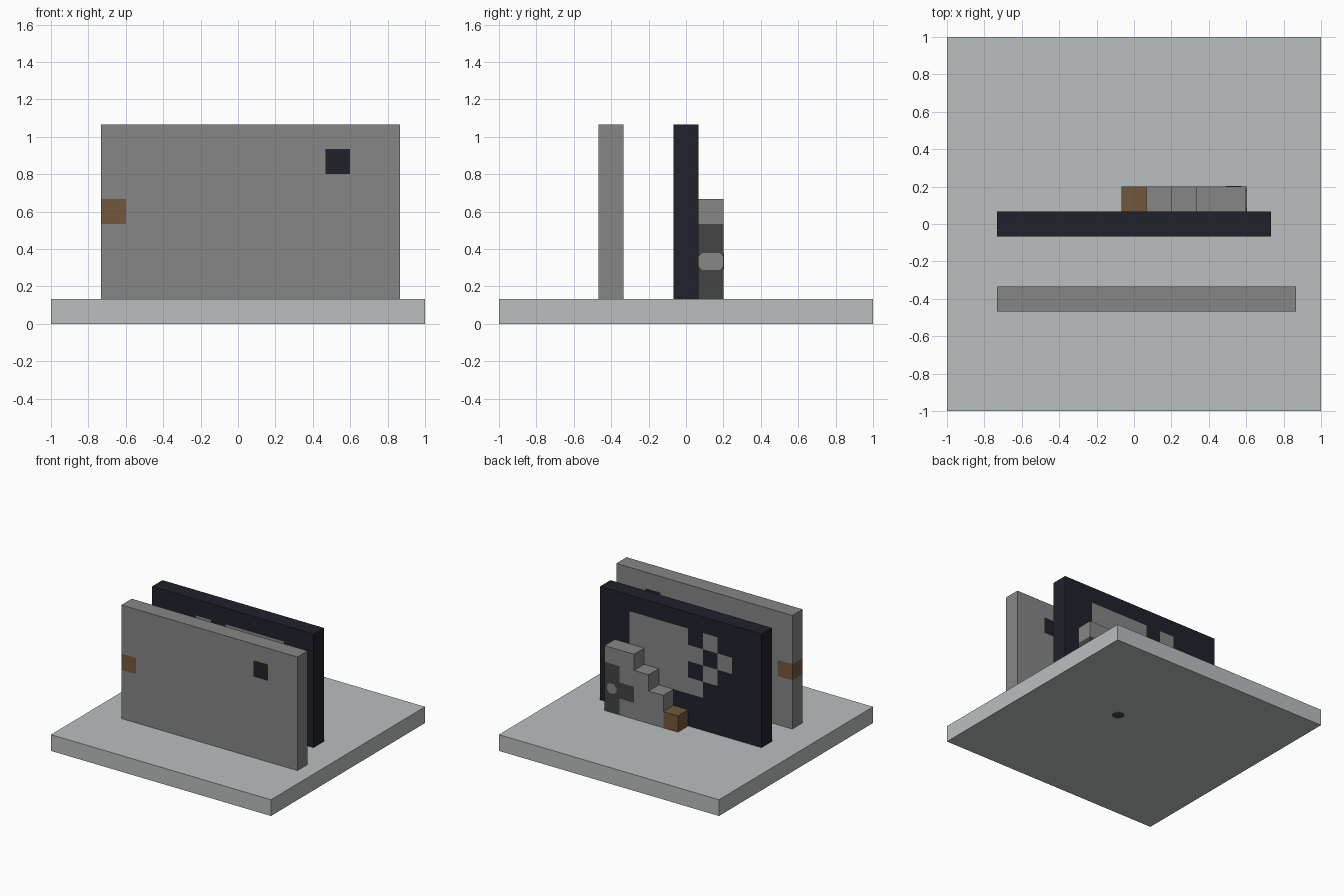
import bpy, bmesh
from mathutils import Vector

if "Cube" in bpy.data.objects:
    bpy.data.objects.remove(bpy.data.objects["Cube"])

U = 2 / 15  # one block


def material(name, rgb):
    m = bpy.data.materials.new(name)
    m.use_nodes = True
    m.diffuse_color = (*rgb, 1)
    bsdf = m.node_tree.nodes["Principled BSDF"]
    bsdf.inputs["Base Color"].default_value = (*rgb, 1)
    bsdf.inputs["Roughness"].default_value = 0.8
    return m


MATS = {
    "P": material("pale_grey", (0.497, 0.521, 0.521)),
    "G": material("stone_grey", (0.238, 0.238, 0.238)),
    "D": material("dark_grey", (0.058, 0.058, 0.058)),
    "N": material("near_black_blue", (0.0152, 0.0152, 0.0242)),
    "B": material("brown", (0.174, 0.095, 0.044)),
}
KEYS = list(MATS)


def finish(name, bm, mats):
    bmesh.ops.remove_doubles(bm, verts=bm.verts, dist=0.0005)
    bmesh.ops.recalc_face_normals(bm, faces=bm.faces)
    mesh = bpy.data.meshes.new(name)
    bm.to_mesh(mesh)
    bm.free()
    for m in mats:
        mesh.materials.append(m)
    ob = bpy.data.objects.new(name, mesh)
    bpy.context.collection.objects.link(ob)
    return ob


def block_panel(name, rows, x0, y):
    """Upright slab, one block deep; letters choose block colours, top row first."""
    bm = bmesh.new()
    high = len(rows)
    cells = {(c, high - r): k for r, row in enumerate(rows)
             for c, k in enumerate(row) if k != "."}

    def quad(corners, key):
        f = bm.faces.new([bm.verts.new(p) for p in corners])
        f.material_index = KEYS.index(key)

    for (c, r), key in cells.items():
        l, b = x0 + c * U, r * U
        ring = [(l, b), (l + U, b), (l + U, b + U), (l, b + U)]
        for side in (y - U / 2, y + U / 2):
            quad([(px, side, pz) for px, pz in ring], key)
        # Outer edges only, where no neighbouring block exists
        for i, step in enumerate([(0, -1), (1, 0), (0, 1), (-1, 0)]):
            if (c + step[0], r + step[1]) not in cells:
                p, q = ring[i], ring[(i + 1) % 4]
                quad([(p[0], y - U / 2, p[1]), (q[0], y - U / 2, q[1]),
                      (q[0], y + U / 2, q[1]), (p[0], y + U / 2, p[1])], key)
    return finish(name, bm, MATS.values())


def spot(name, centre, u, v, w, h, chamfer, key):
    """Thin plate with clipped corners, lying in the plane of axes u and v."""
    bm = bmesh.new()
    u, v, centre = Vector(u), Vector(v), Vector(centre)
    a, b = w / 2, h / 2
    outline = []
    for sx, sy in ((1, 1), (-1, 1), (-1, -1), (1, -1)):
        pair = [(sx * a, sy * (b - chamfer)), (sx * (a - chamfer), sy * b)]
        outline += pair if sx * sy > 0 else pair[::-1]
    face = bm.faces.new([bm.verts.new(centre + u * p + v * q) for p, q in outline])
    ext = bmesh.ops.extrude_face_region(bm, geom=[face])
    moved = [g for g in ext["geom"] if isinstance(g, bmesh.types.BMVert)]
    bmesh.ops.translate(bm, verts=moved, vec=u.cross(v) * 0.003)
    return finish(name, bm, [MATS[key]])


# Square base slab
bm = bmesh.new()
bmesh.ops.create_cube(bm, size=1)
bmesh.ops.scale(bm, verts=bm.verts, vec=(2, 2, U))
bmesh.ops.translate(bm, verts=bm.verts, vec=(0, 0, U / 2))
finish("base_slab", bm, [MATS["P"]])

# Front wall with two odd blocks
plain = "G" * 12
block_panel("front_wall", [plain, "GGGGGGGGGNGG", plain, "BGGGGGGGGGGG",
                           plain, plain, plain], -5.5 * U, -3 * U)

# Dark middle wall with grey patch
dark = "N" * 11
block_panel("middle_wall", [dark, "NNNGNGGGGNN", "NNGNGGGGGNN", "NNNGNGGGGNN",
                            "NNNNGGGGGNN", dark, dark], -5.5 * U, 0)

# Stepped blocks behind the middle wall
block_panel("steps", ["...GG", "..GGD", ".GGDD", "BGGGD"], -U / 2, U)

# Small grey spots on the dark end block, and a dark spot under the base
X, Y, Z = (1, 0, 0), (0, 1, 0), (0, 0, 1)
spot("step_back_spot", (4 * U, 1.5 * U, 2.5 * U), Z, X, 0.085, 0.085, 0.025, "G")
spot("step_end_spot", (4.5 * U, U, 2.5 * U), Y, Z, U, 0.09, 0.02, "G")
spot("base_underside_spot", (2 * U, U, 0.001), Y, X, 0.09, 0.09, 0.026, "D").location.z = 0.001
